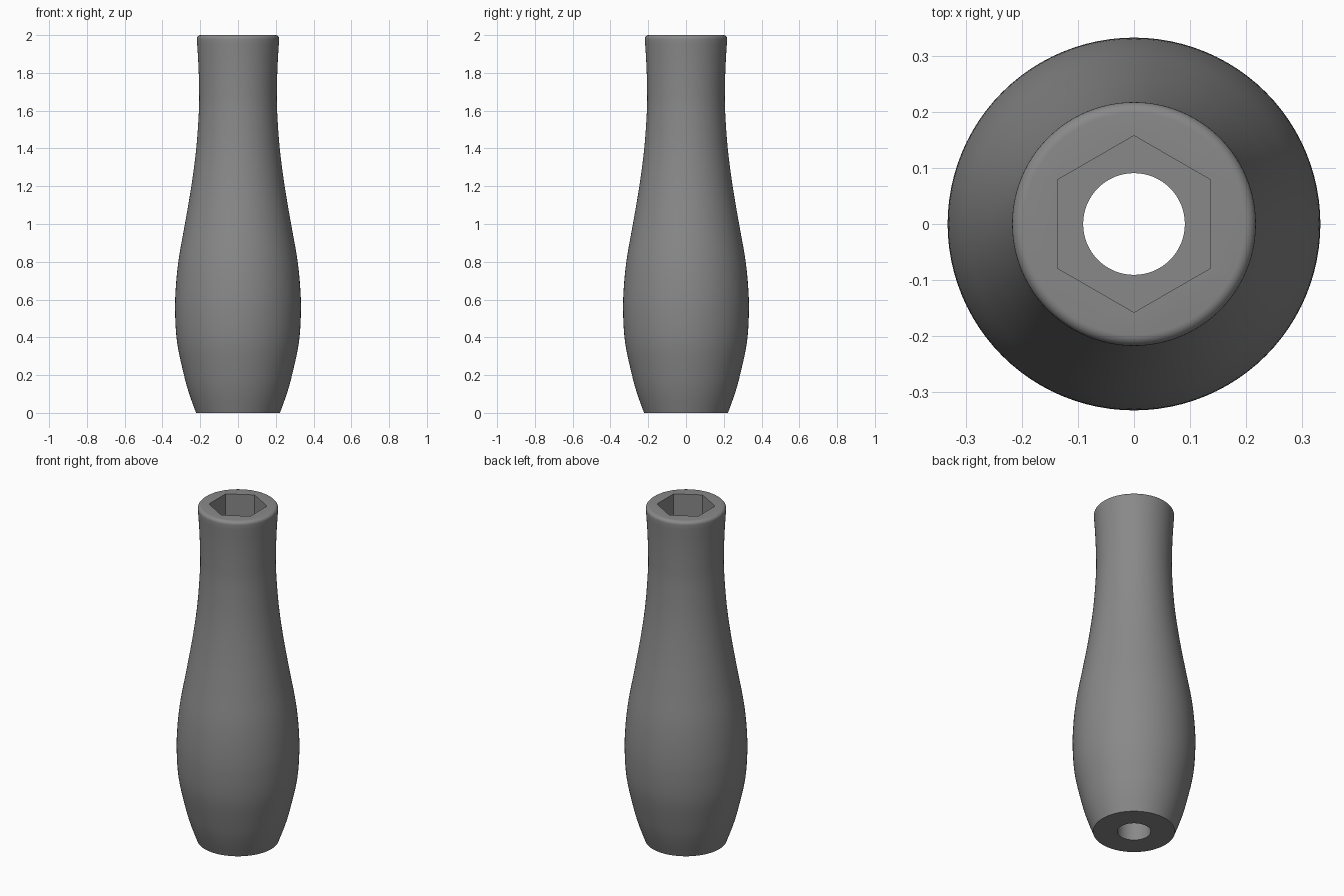
import bpy, bmesh, math
from mathutils import Vector

if "Cube" in bpy.data.objects:
    bpy.data.objects.remove(bpy.data.objects["Cube"])

SIDES = 96

grey = bpy.data.materials.new("mid_grey")
grey.diffuse_color = (0.25, 0.25, 0.25, 1)
grey.use_nodes = True
grey.node_tree.nodes["Principled BSDF"].inputs["Base Color"].default_value = grey.diffuse_color


def smooth_curve(pts, steps=5):
    """Catmull-Rom curve through the profile points."""
    p = [Vector(q) for q in pts]
    p = [2 * p[0] - p[1]] + p + [2 * p[-1] - p[-2]]
    out = []
    for a, b, c, d in zip(p, p[1:], p[2:], p[3:]):
        for i in range(steps):
            t = i / steps
            out.append(0.5 * (2 * b + (c - a) * t + (2 * a - 5 * b + 4 * c - d) * t**2
                              + (3 * b - a - 3 * c + d) * t**3))
    return out + [p[-2]]


def lathe(name, profile, sides, turn=0.0):
    """Closed solid of revolution from (radius, height) points, flat caps."""
    bm = bmesh.new()
    rings = [[bm.verts.new((r * math.cos(turn + math.tau * i / sides),
                            r * math.sin(turn + math.tau * i / sides), z))
              for i in range(sides)] for r, z in profile]
    for lo, hi in zip(rings, rings[1:]):
        for i in range(sides):
            j = (i + 1) % sides
            bm.faces.new((lo[i], lo[j], hi[j], hi[i]))
    bm.faces.new(rings[0][::-1])
    bm.faces.new(rings[-1])
    mesh = bpy.data.meshes.new(name)
    bm.to_mesh(mesh)
    bm.free()
    mesh.materials.append(grey)
    obj = bpy.data.objects.new(name, mesh)
    bpy.context.collection.objects.link(obj)
    return obj


# Handle body: swelling grip, slim neck, rounded top rim
side = smooth_curve([(0.222, 0), (0.258, 0.1), (0.286, 0.2), (0.322, 0.37), (0.333, 0.53),
                     (0.329, 0.67), (0.313, 0.82), (0.281, 1.0), (0.247, 1.2),
                     (0.221, 1.4), (0.207, 1.6), (0.206, 1.72), (0.210, 1.85),
                     (0.218, 1.98)])
rim = [(0.198 + 0.02 * math.cos(a), 1.98 + 0.02 * math.sin(a))
       for a in (math.pi / 2 * k / 6 for k in range(1, 7))]
handle = lathe("handle", [tuple(p) for p in side] + rim, SIDES)

# Through bore and hexagonal socket in the top
bore = lathe("bore_cutter", [(0.091, -0.1), (0.091, 2.1)], 64)
socket = lathe("socket_cutter", [(0.158, 1.7), (0.158, 2.1)], 6, math.pi / 2)

bpy.context.view_layer.objects.active = handle
handle.select_set(True)
for cutter in (bore, socket):
    cutter.hide_render = True
    cutter.select_set(False)
    mod = handle.modifiers.new(cutter.name, 'BOOLEAN')
    mod.operation = 'DIFFERENCE'
    mod.solver = 'EXACT'
    mod.object = cutter
    bpy.ops.object.modifier_apply(modifier=mod.name)
    bpy.data.objects.remove(cutter)

bpy.ops.object.shade_smooth_by_angle(angle=math.radians(30))
